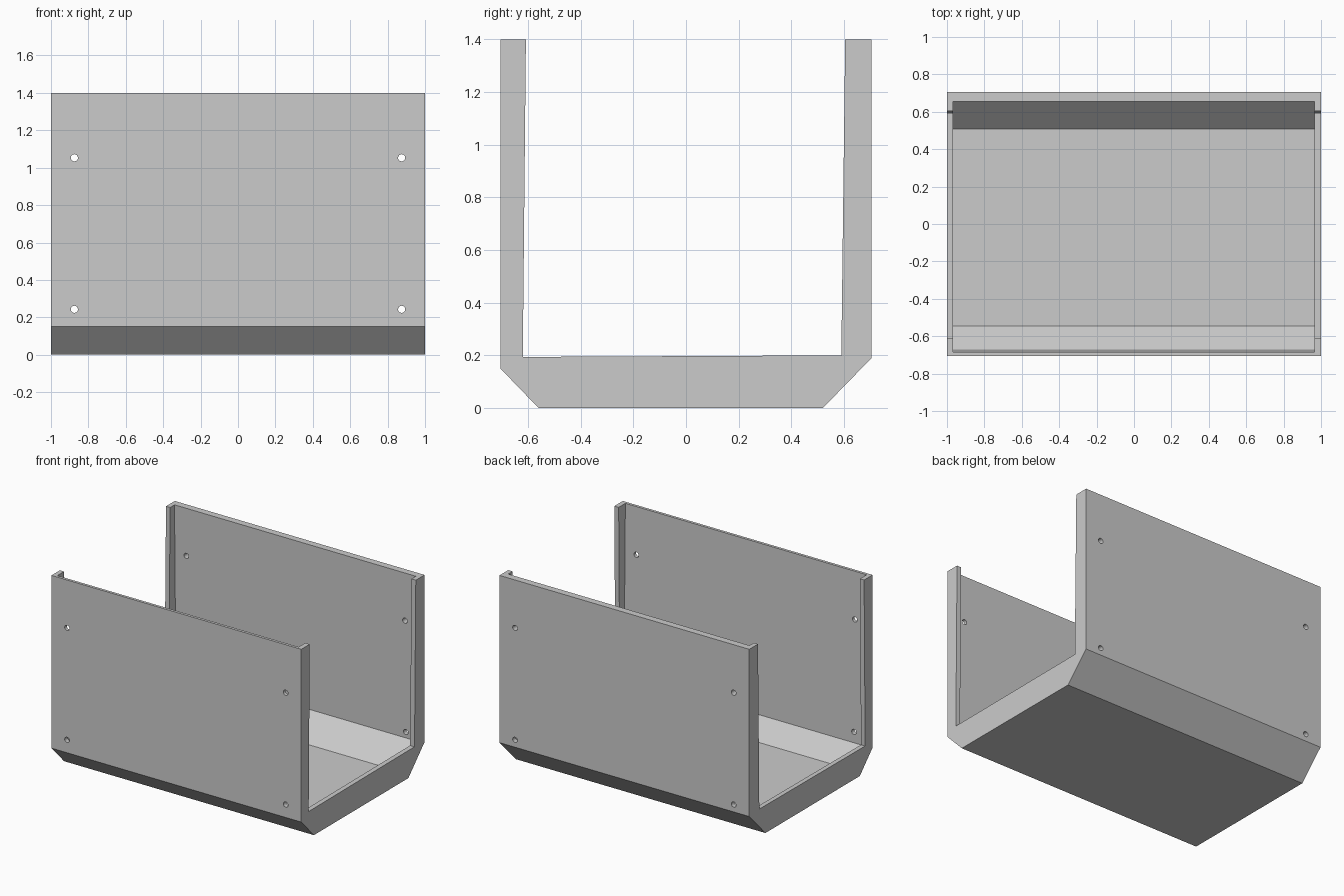
import bpy, bmesh, math
from mathutils import Matrix

default = bpy.data.objects.get("Cube")
if default:
    bpy.data.objects.remove(default, do_unlink=True)

grey = bpy.data.materials.new("light grey")
grey.use_nodes = True
colour = (0.6, 0.6, 0.6, 1)
grey.diffuse_color = colour
grey.node_tree.nodes["Principled BSDF"].inputs["Base Color"].default_value = colour


def add_object(name, bm):
    bmesh.ops.recalc_face_normals(bm, faces=bm.faces)
    mesh = bpy.data.meshes.new(name)
    bm.to_mesh(mesh)
    bm.free()
    mesh.materials.append(grey)
    obj = bpy.data.objects.new(name, mesh)
    bpy.context.collection.objects.link(obj)
    return obj


def prism(name, profile, x0, x1):
    """Extrude a (y, z) profile along x."""
    bm = bmesh.new()
    face = bm.faces.new([bm.verts.new((x0, y, z)) for y, z in profile])
    extruded = bmesh.ops.extrude_face_region(bm, geom=[face])["geom"]
    verts = [v for v in extruded if isinstance(v, bmesh.types.BMVert)]
    bmesh.ops.translate(bm, verts=verts, vec=(x1 - x0, 0, 0))
    return add_object(name, bm)


def cut(target, cutter):
    mod = target.modifiers.new(cutter.name, "BOOLEAN")
    mod.operation = "DIFFERENCE"
    mod.solver = "EXACT"
    mod.object = cutter
    cutter.hide_render = True


# Outer body with chamfered lower edges
tray = prism("channel_tray",
             [(-0.705, 1.4), (-0.705, 0.15), (-0.56, 0), (0.52, 0), (0.705, 0.19), (0.705, 1.4)],
             -1, 1)

# Thin-walled inner pocket, slightly tapered, open at the top
pocket = prism("pocket_cutter",
               [(-0.685, 1.41), (-0.67, 0.165), (-0.545, 0.035),
                (0.508, 0.035), (0.67, 0.2), (0.655, 1.41)],
               -0.967, 0.965)

# Opening through both ends, leaving narrow lips
opening = prism("end_opening_cutter",
                [(-0.608, 1.42), (-0.62, 0.194), (0.59, 0.2), (0.605, 1.42)],
                -1.1, 1.1)

# Screw holes through front and back walls
bm = bmesh.new()
turn = Matrix.Rotation(math.radians(90), 4, "X")
for x in (-0.875, 0.875):
    for z in (0.243, 1.053):
        bmesh.ops.create_cone(bm, cap_ends=True, segments=24, radius1=0.019, radius2=0.019,
                              depth=1.6, matrix=Matrix.Translation((x, 0, z)) @ turn)
holes = add_object("screw_hole_cutter", bm)

cutters = (pocket, opening, holes)
for cutter in cutters:
    cut(tray, cutter)

# Apply the cuts and discard the cutters
bpy.context.view_layer.update()
evaluated = tray.evaluated_get(bpy.context.evaluated_depsgraph_get())
final_mesh = bpy.data.meshes.new_from_object(evaluated)
tray.modifiers.clear()
tray.data = final_mesh
tray.data.materials.clear()
tray.data.materials.append(grey)
for poly in tray.data.polygons:
    poly.material_index = 0
for cutter in cutters:
    bpy.data.objects.remove(cutter, do_unlink=True)
